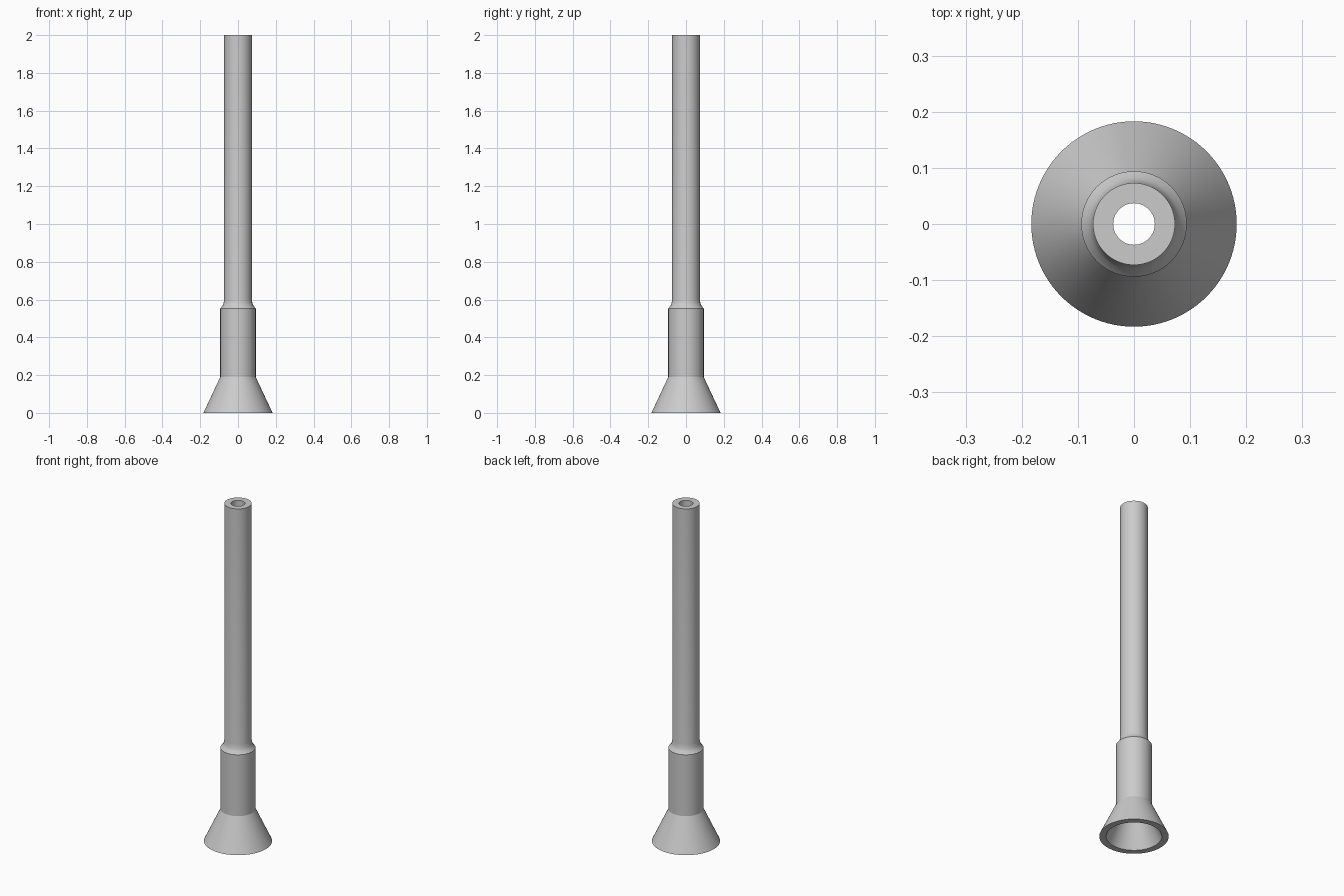
import bpy
import bmesh
import math
from mathutils import Matrix

cube = bpy.data.objects.get("Cube")
if cube:
    bpy.data.objects.remove(cube, do_unlink=True)

grey = bpy.data.materials.new("plain grey")
grey.use_nodes = True
colour = (0.6, 0.6, 0.6, 1)
grey.diffuse_color = colour
grey.node_tree.nodes["Principled BSDF"].inputs["Base Color"].default_value = colour

SIDES = 96
WALL = 0.036

# Outer outline (radius, height): flared foot, collar, curved shoulder, tube
outer = [(0.183, 0), (0.094, 0.19), (0.094, 0.553), (0.082, 0.567),
         (0.076, 0.582), (0.073, 0.605), (0.073, 2)]
# The bore follows the outline at a constant wall thickness
bore = [(r - WALL, z) for r, z in reversed(outer)]


def revolve(name, profile):
    """Spin a closed profile about the z axis into one seamless solid."""
    bm = bmesh.new()
    rings = []
    for r, z in profile:
        circle = bmesh.ops.create_circle(bm, segments=SIDES, radius=r,
                                         matrix=Matrix.Translation((0, 0, z)))
        rings.append(circle["verts"])
    for a, b in zip(rings, rings[1:] + rings[:1]):
        for i in range(SIDES):
            j = (i + 1) % SIDES
            bm.faces.new((a[i], a[j], b[j], b[i]))
    bmesh.ops.recalc_face_normals(bm, faces=bm.faces)
    mesh = bpy.data.meshes.new(name)
    bm.to_mesh(mesh)
    bm.free()
    mesh.materials.append(grey)
    obj = bpy.data.objects.new(name, mesh)
    bpy.context.collection.objects.link(obj)
    return obj


pipe = revolve("flared_pipe", outer + bore)

# Smooth round walls, crisp edges at the rims, foot and collar
bpy.ops.object.select_all(action="DESELECT")
pipe.select_set(True)
bpy.context.view_layer.objects.active = pipe
bpy.ops.object.shade_smooth_by_angle(angle=math.radians(24))
